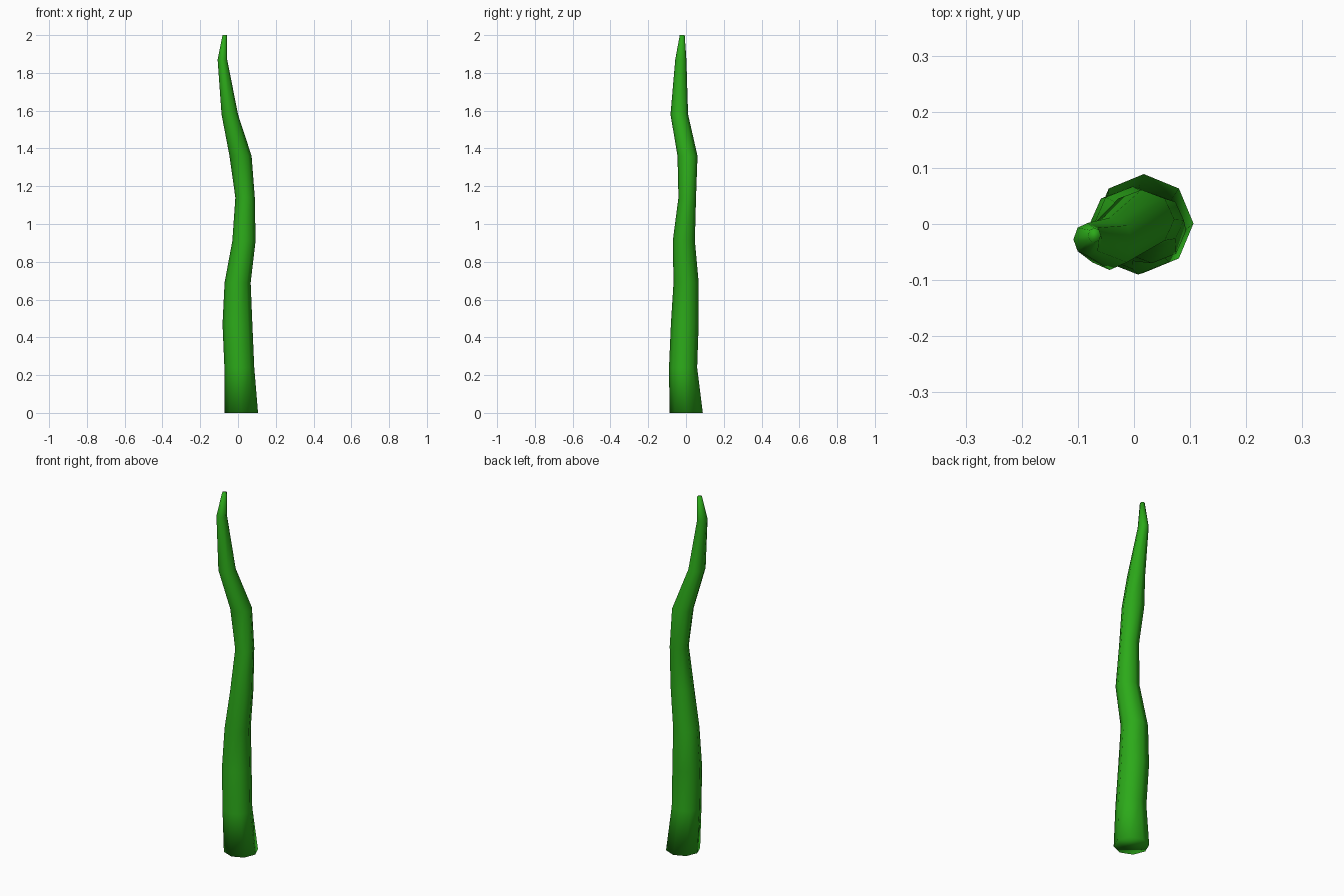
import bpy, bmesh
from math import cos, sin, pi

if "Cube" in bpy.data.objects:
    bpy.data.objects.remove(bpy.data.objects["Cube"])

SIDES = 8

# Ring outline of the stalk: height, x min, x max, y min, y max
rings = [
    (0.00, -0.071, 0.106, -0.087, 0.089),
    (0.24, -0.072, 0.086, -0.090, 0.059),
    (0.47, -0.082, 0.076, -0.080, 0.067),
    (0.69, -0.071, 0.067, -0.066, 0.067),
    (0.91, -0.030, 0.093, -0.070, 0.047),
    (1.14, -0.014, 0.089, -0.040, 0.053),
    (1.36, -0.045, 0.072, -0.045, 0.061),
    (1.58, -0.087, 0.000, -0.082, 0.011),
    (1.87, -0.108, -0.057, -0.057, 0.002),
    (2.00, -0.082, -0.059, -0.033, -0.007),
]

# Loft the octagonal rings into one tapering wavy stalk
bm = bmesh.new()
loops = []
for z, x0, x1, y0, y1 in rings:
    cx, cy, rx, ry = (x0 + x1) / 2, (y0 + y1) / 2, (x1 - x0) / 2, (y1 - y0) / 2
    loops.append([bm.verts.new((cx + rx * cos(2 * pi * i / SIDES),
                                cy + ry * sin(2 * pi * i / SIDES), z))
                  for i in range(SIDES)])
for a, b in zip(loops, loops[1:]):
    for i in range(SIDES):
        j = (i + 1) % SIDES
        bm.faces.new((a[i], a[j], b[j], b[i]))

# Close the base and the tip
bm.faces.new(loops[0][::-1])
bm.faces.new(loops[-1])
for f in bm.faces:
    f.smooth = True

mesh = bpy.data.meshes.new("plant_stalk")
bm.to_mesh(mesh)
bm.free()
stalk = bpy.data.objects.new("plant_stalk", mesh)
bpy.context.collection.objects.link(stalk)

# Green stem colour
green = bpy.data.materials.new("stem_green")
green.diffuse_color = (0.025, 0.40, 0.01, 1)
green.use_nodes = True
green.node_tree.nodes["Principled BSDF"].inputs["Base Color"].default_value = green.diffuse_color
mesh.materials.append(green)
